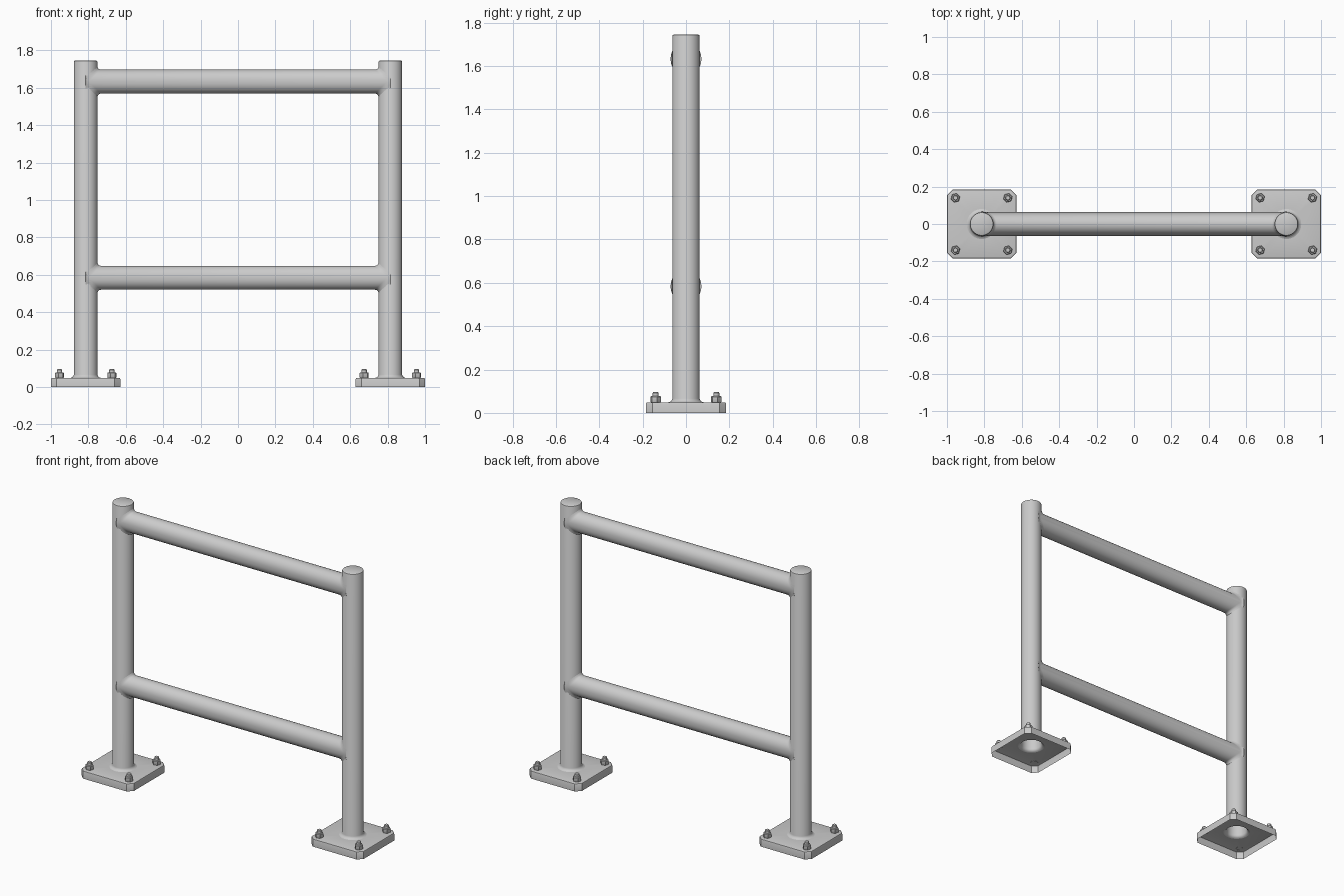
import bpy, bmesh
from math import cos, sin, pi, sqrt, radians

if "Cube" in bpy.data.objects:
    bpy.data.objects.remove(bpy.data.objects["Cube"])

PX, R, SEG = 0.8145, 0.063, 40


def finish(name, bm, smooth=True):
    bmesh.ops.recalc_face_normals(bm, faces=bm.faces)
    me = bpy.data.meshes.new(name)
    bm.to_mesh(me)
    bm.free()
    ob = bpy.data.objects.new(name, me)
    bpy.context.collection.objects.link(ob)
    if smooth:
        bpy.ops.object.select_all(action='DESELECT')
        ob.select_set(True)
        bpy.context.view_layer.objects.active = ob
        bpy.ops.object.shade_smooth_by_angle(angle=radians(35))
    return ob


def loft(bm, rings, cap_end=False, cap_start=False):
    loops = [[bm.verts.new(p) for p in ring] for ring in rings]
    for a, b in zip(loops, loops[1:]):
        n = len(a)
        for i in range(n):
            j = (i + 1) % n
            bm.faces.new((a[i], a[j], b[j], b[i]))
    if cap_end:
        bm.faces.new(loops[-1])
    if cap_start:
        bm.faces.new(loops[0][::-1])
    return loops


def circle(x, y, r, z, n=SEG, turn=0.0):
    return [(x + r * cos(2 * pi * i / n + turn), y + r * sin(2 * pi * i / n + turn), z)
            for i in range(n)]


def octagon(x, h, c, z):
    pts = [(h, -h + c), (h, h - c), (h - c, h), (-h + c, h),
           (-h, h - c), (-h, -h + c), (-h + c, -h), (h - c, -h)]
    return [(x + a, b, z) for a, b in pts]


def post(name, x):
    # open-bottomed tube with weld collar and rounded top
    bm = bmesh.new()
    prof = [(0.080, 0.049), (0.072, 0.052), (0.066, 0.058), (R, 0.066),
            (R, 1.738), (0.061, 1.743), (0.056, 1.746)]
    loft(bm, [circle(x, 0, r, z) for r, z in prof], cap_end=True)
    finish(name, bm)


def base_plate(name, x):
    # hollow plate, open underneath, with a hole under the post
    bm = bmesh.new()
    loops = loft(bm, [octagon(x, 0.185, 0.03, 0), octagon(x, 0.185, 0.03, 0.042),
                      octagon(x, 0.183, 0.03, 0.047), octagon(x, 0.177, 0.028, 0.049)])
    hole = [bm.verts.new(p) for p in circle(x, 0, 0.080, 0.049)]
    edges = [bm.edges.new((hole[i], hole[(i + 1) % SEG])) for i in range(SEG)]
    top = loops[-1]
    edges += [bm.edges.get((top[i], top[(i + 1) % 8])) for i in range(8)]
    bmesh.ops.triangle_fill(bm, edges=edges, use_beauty=True, normal=(0, 0, 1))
    finish(name, bm)


def anchor_bolt(name, x, y):
    # hex nut with stud end
    bm = bmesh.new()
    nut = [(0.022, 0.048), (0.025, 0.052), (0.025, 0.074), (0.021, 0.078)]
    loft(bm, [circle(x, y, r, z, 6, pi / 12) for r, z in nut], True)
    stud = [(0.014, 0.076), (0.014, 0.092), (0.011, 0.096)]
    loft(bm, [circle(x, y, r, z, 12) for r, z in stud], True)
    finish(name, bm)


def rail_ring(side, ry, rz, back, zc):
    # ring wrapped round the post surface, set back along the rail
    pts = []
    for i in range(SEG):
        t = 2 * pi * i / SEG
        y = ry * cos(t)
        x = PX - sqrt(max(R * R - y * y, 0)) - back
        pts.append((side * x, y, zc + rz * sin(t)))
    return pts


def rail(name, zc):
    # cross tube with flared saddle joints at both ends
    bm = bmesh.new()
    flare = [(0.058, 0.070, -0.012), (0.071, 0.080, 0), (0.068, 0.071, 0.004),
             (0.065, 0.066, 0.010), (R, R + 0.001, 0.018)]
    rings = [rail_ring(-1, a, b, c, zc) for a, b, c in flare]
    rings += [rail_ring(1, a, b, c, zc) for a, b, c in reversed(flare)]
    loft(bm, rings)
    finish(name, bm)


for side, label in ((-1, "left"), (1, "right")):
    post(label + "_post", side * PX)
    base_plate(label + "_base_plate", side * PX)
    for dx in (-1, 1):
        for dy in (-1, 1):
            anchor_bolt(label + "_anchor_bolt", side * PX + dx * 0.14, dy * 0.14)

rail("top_rail", 1.633)
rail("lower_rail", 0.584)
